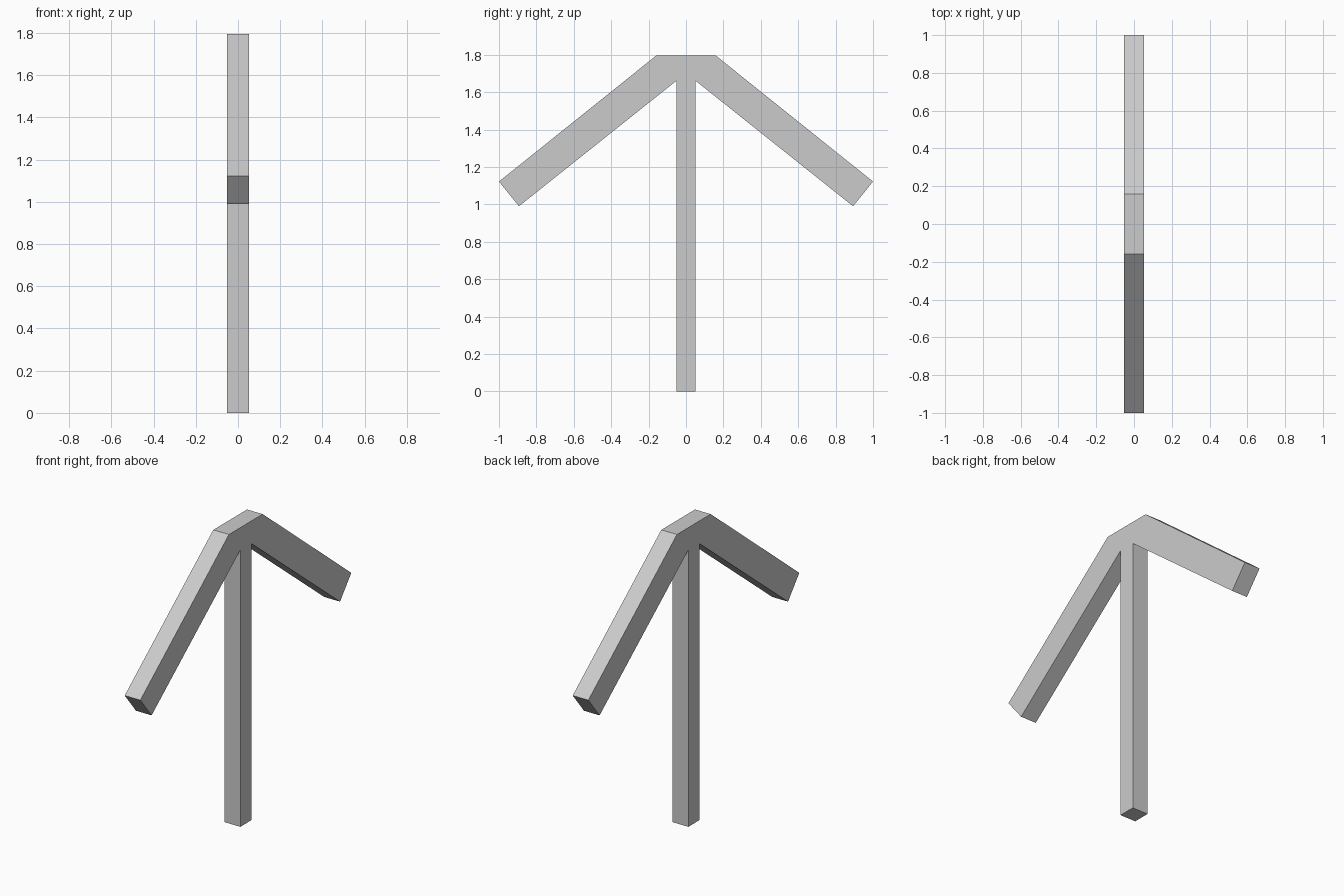
import bpy
import bmesh

if "Cube" in bpy.data.objects:
    bpy.data.objects.remove(bpy.data.objects["Cube"])

HALF = 0.052  # half thickness of the square post and arms

# Half outline in (y, z): post side, underside of arm, arm tip, flat apex
half_outline = [(HALF, 0.0), (HALF, 1.66), (0.893, 0.99), (1.0, 1.122), (0.16, 1.795)]
outline = half_outline + [(-y, z) for y, z in reversed(half_outline)]

# Post and two sloping arms as one extruded profile
bm = bmesh.new()
face = bm.faces.new([bm.verts.new((-HALF, y, z)) for y, z in outline])
extruded = bmesh.ops.extrude_face_region(bm, geom=[face], use_keep_orig=True)
new_verts = [g for g in extruded["geom"] if isinstance(g, bmesh.types.BMVert)]
bmesh.ops.translate(bm, verts=new_verts, vec=(2 * HALF, 0, 0))
bmesh.ops.recalc_face_normals(bm, faces=bm.faces)

mesh = bpy.data.meshes.new("post_with_arms")
bm.to_mesh(mesh)
bm.free()
bpy.context.collection.objects.link(bpy.data.objects.new("post_with_arms", mesh))
